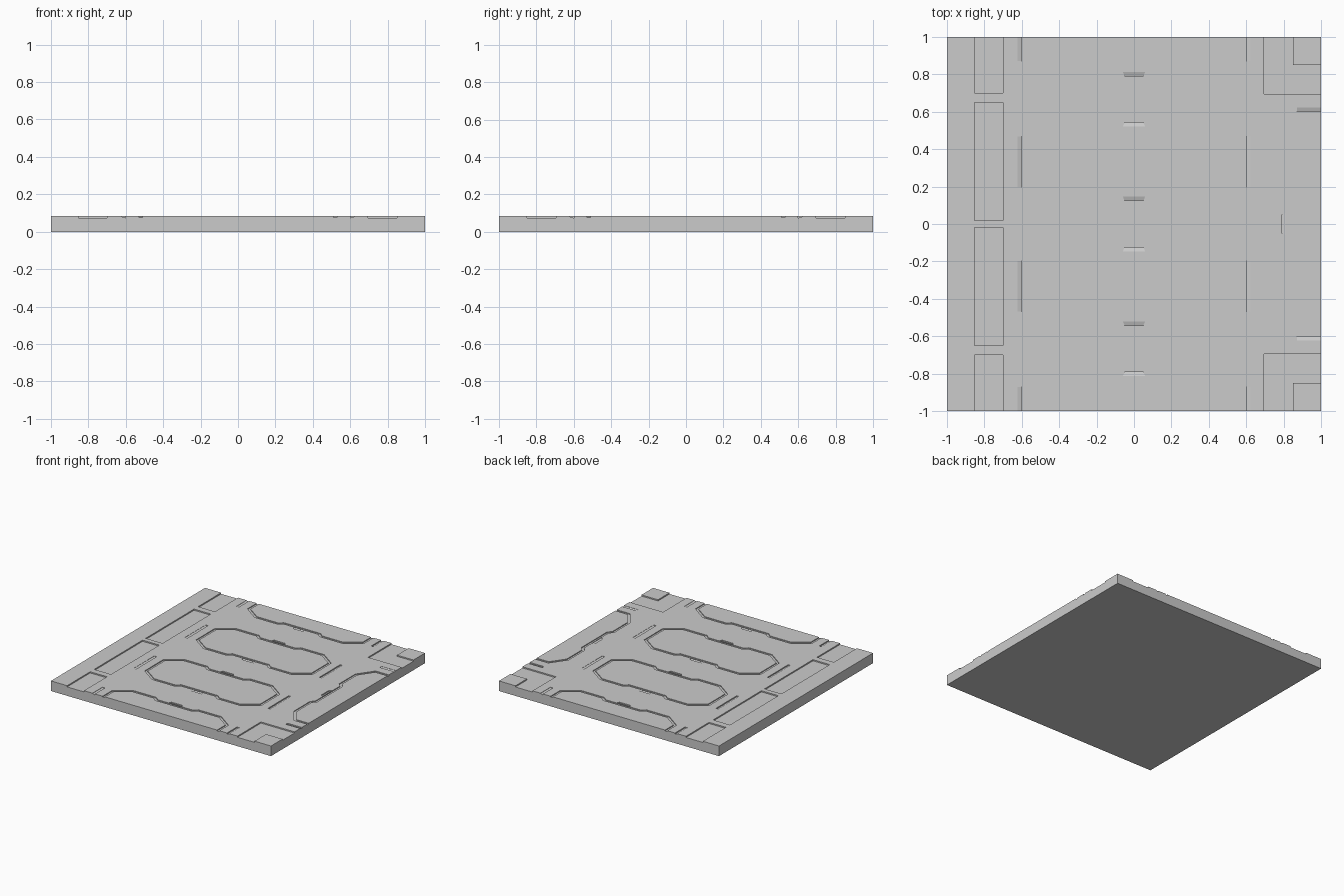
import bpy, bmesh
from mathutils import Matrix, Vector

if "Cube" in bpy.data.objects:
    bpy.data.objects.remove(bpy.data.objects["Cube"])

TOP = 0.083
OVER = 0.12          # cutters rise above the slab
cut = bmesh.new()


def prism(pts, depth):
    """Straight-walled recess with the given outline."""
    lo = [cut.verts.new((x, y, TOP - depth)) for x, y in pts]
    hi = [cut.verts.new((x, y, OVER)) for x, y in pts]
    n = len(pts)
    cut.faces.new(lo[::-1])
    cut.faces.new(hi)
    for i in range(n):
        j = (i + 1) % n
        cut.faces.new((lo[i], lo[j], hi[j], hi[i]))


def rect(x0, y0, x1, y1, depth):
    prism([(x0, y0), (x1, y0), (x1, y1), (x0, y1)], depth)


def slot(mat, length, taper=0.0):
    """Wedge slot: upright wall on local y=0, ramping up to y=0.022."""
    h, w, d = length / 2, 0.022, 0.009
    rows = []
    for s, t in ((-1, -h), (1, h)):
        t2 = t + s * taper
        rows.append([cut.verts.new(mat @ Vector(p)) for p in (
            (t, 0, TOP - d), (t2, w, TOP - 0.002), (t2, w, OVER), (t, 0, OVER))])
    a, b = rows
    cut.faces.new(a)
    cut.faces.new(b[::-1])
    for i in range(4):
        j = (i + 1) % 4
        cut.faces.new((a[j], a[i], b[i], b[j]))


def full(q):
    """Mirror a quarter outline into a closed loop."""
    up = q + [(-x, y) for x, y in reversed(q)]
    return up + [(-x, -y) for x, y in up]


OUTER = full([(.53, .12), (.40, .213), (.19, .213), (.16, .185)])
INNER = full([(.51, .11), (.393, .193), (.197, .193), (.167, .165)])


def ring(mat):
    """Octagonal groove with waisted long sides and two wedge tabs."""
    loops = [[cut.verts.new(mat @ Vector((x, y, z))) for x, y in o]
             for o, z in ((OUTER, TOP - .007), (OUTER, OVER),
                          (INNER, OVER), (INNER, TOP - .007))]
    n = len(OUTER)
    for k in range(4):
        a, b = loops[k], loops[(k + 1) % 4]
        for i in range(n):
            j = (i + 1) % n
            cut.faces.new((a[i], a[j], b[j], b[i]))
    for ang in (0, 3.14159265):
        slot(mat @ Matrix.Rotation(ang, 4, 'Z') @ Matrix.Translation((0, -.209, 0)),
             0.1, 0.01)


def place(x, y, deg=0):
    return Matrix.Translation((x, y, 0)) @ Matrix.Rotation(deg * 3.14159265 / 180, 4, 'Z')


# octagon grooves: two whole, halves cut off by the tile edges
for y in (-1, -1 / 3, 1 / 3, 1):
    ring(place(0, y))
ring(place(1, 0, 90))

# wedge slots between the octagons
for s in (-1, 1):
    for y in (-1, -1 / 3, 1 / 3, 1):
        slot(place(s * .6, y, -90 * s), 0.26 if abs(y) == 1 else 0.27)
    slot(place(1, s * .6, 0 if s > 0 else 180), 0.26)

# recessed border panels on the left, corner bands on the right
for s in (-1, 1):
    for a, b in ((.02, .648), (.70, 1.05)):
        y0, y1 = sorted((s * a, s * b))
        rect(-.853, y0, -.70, y1, .01)
    prism([(.695, s * .695), (1.05, s * .695), (1.05, s * .85),
           (.85, s * .85), (.85, s * 1.05), (.695, s * 1.05)], .01)

bmesh.ops.recalc_face_normals(cut, faces=cut.faces)
mesh = bpy.data.meshes.new("groove_cutter")
cut.to_mesh(mesh)
cut.free()
cutter = bpy.data.objects.new("groove_cutter", mesh)
bpy.context.collection.objects.link(cutter)
cutter.hide_render = True
cutter.hide_set(True)

# square floor slab
bpy.ops.mesh.primitive_cube_add(size=2, location=(0, 0, TOP / 2))
slab = bpy.context.object
slab.name = "floor_tile"
slab.scale.z = TOP / 2
bpy.ops.object.transform_apply(location=True, scale=True)
m = slab.modifiers.new("grooves", 'BOOLEAN')
m.operation = 'DIFFERENCE'
m.solver = 'EXACT'
m.object = cutter
